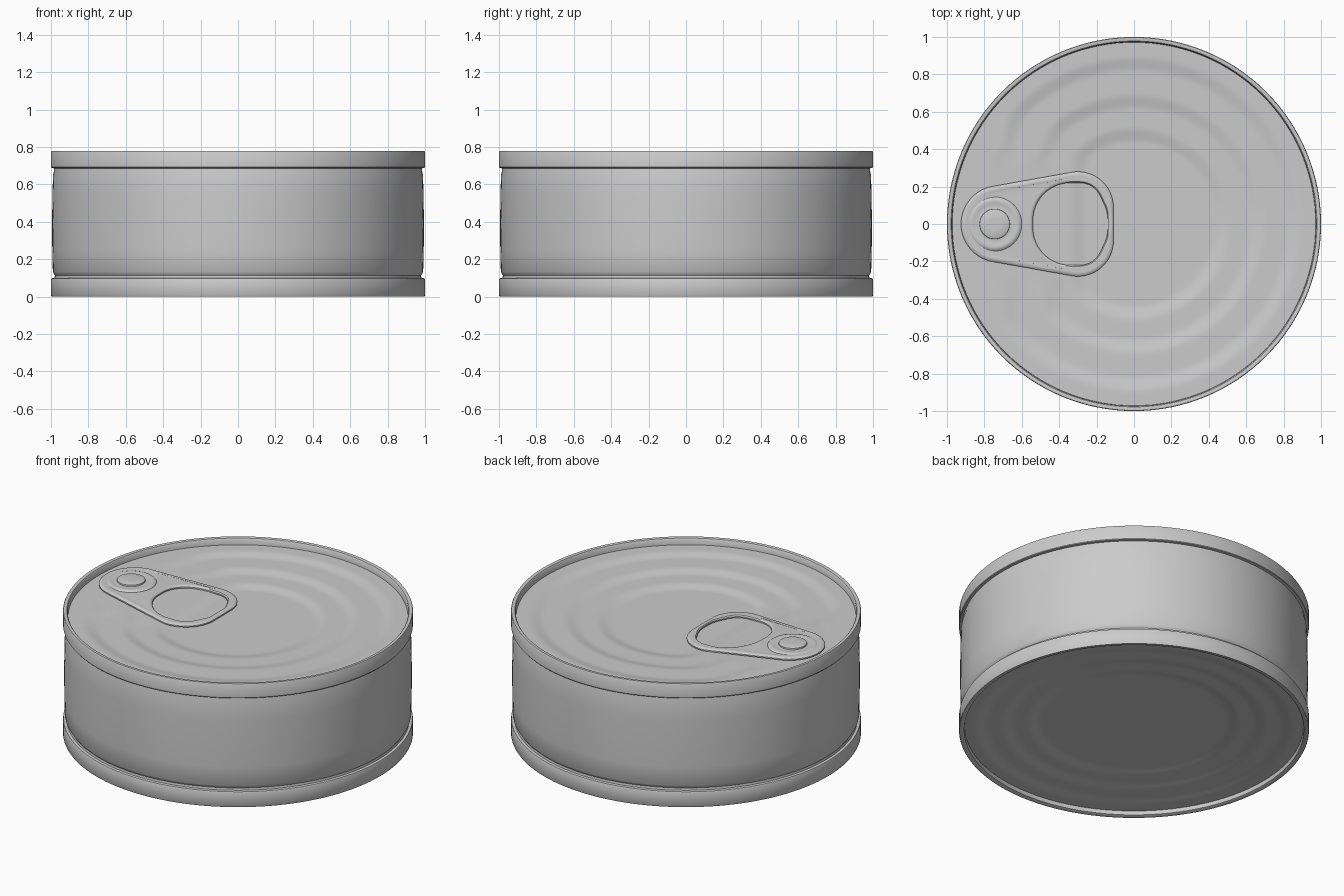
import bpy
import math

if "Cube" in bpy.data.objects:
    bpy.data.objects.remove(bpy.data.objects["Cube"])

SEG = 128


def make(name, verts, faces, angle=35):
    me = bpy.data.meshes.new(name)
    me.from_pydata(verts, [], faces)
    me.update()
    ob = bpy.data.objects.new(name, me)
    bpy.context.collection.objects.link(ob)
    me.polygons.foreach_set("use_smooth", [True] * len(me.polygons))
    me.set_sharp_from_angle(angle=math.radians(angle))
    return ob


def loft(loops, closed=False):
    """Quads between successive loops of equal length."""
    n = len(loops[0])
    verts = [p for loop in loops for p in loop]
    faces = []
    for i in range(len(loops) if closed else len(loops) - 1):
        a, b = i * n, ((i + 1) % len(loops)) * n
        for j in range(n):
            k = (j + 1) % n
            faces.append((a + j, a + k, b + k, b + j))
    return verts, faces


def circle(r, z, cx=0, n=SEG):
    return [(cx + r * math.cos(2 * math.pi * j / n), r * math.sin(2 * math.pi * j / n), z)
            for j in range(n)]


def smoothstep(a, b, x):
    t = max(0, min(1, (x - a) / (b - a)))
    return t * t * (3 - 2 * t)


def disc(name, radius, height, flip=False, rings=80):
    """Round panel whose height is a function of x and y."""
    loops = []
    for i in range(rings):
        loops.append([(x, y, height(x, y)) for x, y, _ in circle(radius * (1 - i / rings), 0)])
    verts, faces = loft(loops)
    c = len(verts)
    verts.append((0, 0, height(0, 0)))
    base = c - SEG
    faces += [(base + j, base + (j + 1) % SEG, c) for j in range(SEG)]
    if flip:
        faces = [f[::-1] for f in faces]
    return make(name, verts, faces)


# Side wall with rolled seams at both ends
wall = [(0.968, 0.03), (0.971, 0.006), (0.983, 0), (0.997, 0.001), (1, 0.006), (1, 0.092),
        (0.997, 0.098), (0.981, 0.1), (0.979, 0.114), (0.984, 0.122), (0.99, 0.132),
        (0.993, 0.25), (0.994, 0.4), (0.992, 0.55), (0.989, 0.65), (0.984, 0.672),
        (0.983, 0.686), (0.997, 0.688), (1, 0.692), (1, 0.774), (0.997, 0.779),
        (0.988, 0.78), (0.978, 0.777), (0.973, 0.77), (0.971, 0.736)]
make("can_wall", *loft([circle(r, z) for r, z in wall]))


# Lid stepping down to a D-shaped centre, the outer steps softening under the tab
def lid_height(x, y):
    r = math.hypot(x, y)
    z = 0.738
    for radius, chord, gap in ((0.475, 0.30, 0), (0.655, 0.46, 0.28), (0.855, 0.67, 0.3)):
        a, b, k = r - radius, -x - chord, 0.08
        t = max(k - abs(a - b), 0) / k
        d = max(a, b) + t * t * k / 4
        soft = 1 - smoothstep(gap, gap + 0.12, abs(y)) if gap and x < 0 else 0
        w = 0.045 + 0.1 * soft
        z -= 0.0125 * (1 - smoothstep(-w, w, d))
    return z


disc("lid", 0.972, lid_height)

# Base panel stepping inwards in rings
disc("base_panel", 0.969,
     lambda x, y: 0.03 + 0.0115 * sum(1 - smoothstep(r - 0.045, r + 0.045, math.hypot(x, y))
                                      for r in (0.57, 0.72, 0.87)),
     flip=True)


# Pull tab: rounded outline around a finger hole, bent down towards the lid centre
def hull(circles, offset, z, n=96):
    pts = []
    for j in range(n):
        a = 2 * math.pi * (j + 0.5) / n
        u, v = math.cos(a), math.sin(a)
        x, y, r = max(circles, key=lambda c: c[0] * u + c[1] * v + c[2])
        x += (r + offset) * u
        pts.append((x, y + (r + offset) * v, z - 0.036 * smoothstep(-0.75, -0.3, x)))
    return pts


OUTER = [(-0.72, 0, 0.205), (-0.30, 0.09, 0.19), (-0.30, -0.09, 0.19)]
HOLE = [(-0.34, s * 0.02, 0.2) for s in (1, -1)] + [(-0.29, s * 0.1, 0.12) for s in (1, -1)]
tab = [hull(OUTER, o, z) for o, z in ((-0.01, 0.745), (0, 0.749), (0, 0.757), (-0.008, 0.764),
                                      (-0.02, 0.766), (-0.03, 0.765))]
tab += [hull(HOLE, o, z) for o, z in ((0.022, 0.765), (0.014, 0.766), (0.006, 0.764),
                                      (0, 0.757), (0, 0.749), (0.008, 0.745))]
make("pull_tab", *loft(tab, closed=True))

# Rivet with its stepped collar
rivet = [(0.145, 0.758), (0.137, 0.765), (0.125, 0.768), (0.113, 0.766), (0.1, 0.764),
         (0.084, 0.764), (0.081, 0.765), (0.08, 0.774), (0.074, 0.777), (0.03, 0.778)]
v, f = loft([circle(r, z, -0.745, 48) for r, z in rivet])
f.append(tuple(range(len(v) - 48, len(v))))
make("rivet", v, f)
